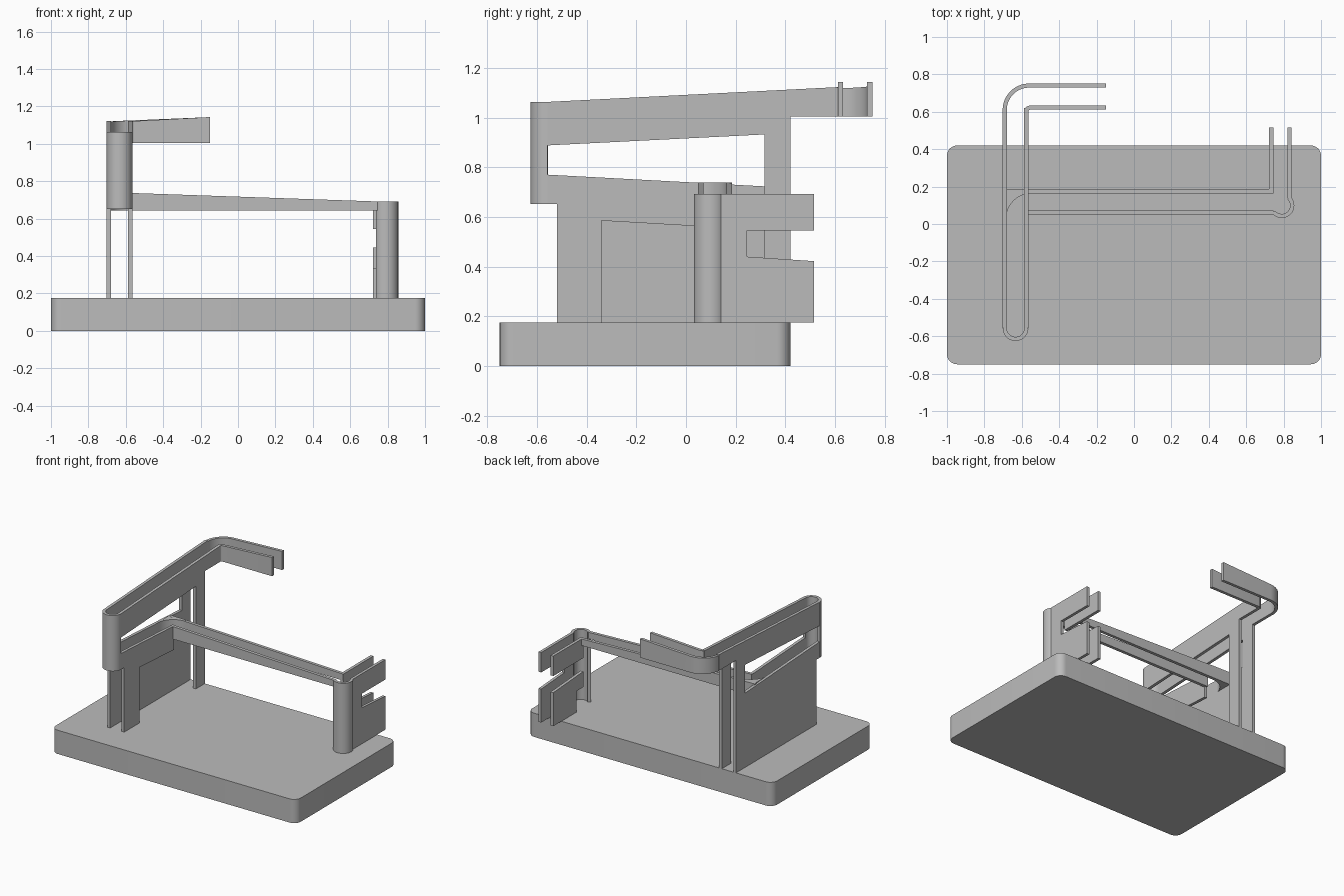
import bpy, bmesh
from math import sin, cos, radians
from mathutils import Vector

cube = bpy.data.objects.get("Cube")
if cube:
    bpy.data.objects.remove(cube, do_unlink=True)

grey = bpy.data.materials.new("plain grey")
grey.use_nodes = True
grey.diffuse_color = (0.5, 0.5, 0.5, 1)
grey.node_tree.nodes["Principled BSDF"].inputs["Base Color"].default_value = (0.5, 0.5, 0.5, 1)


def finish(name, bm):
    bmesh.ops.recalc_face_normals(bm, faces=bm.faces)
    mesh = bpy.data.meshes.new(name)
    bm.to_mesh(mesh)
    bm.free()
    mesh.materials.append(grey)
    obj = bpy.data.objects.new(name, mesh)
    bpy.context.collection.objects.link(obj)
    bpy.ops.object.select_all(action='DESELECT')
    obj.select_set(True)
    bpy.context.view_layer.objects.active = obj
    bpy.ops.object.shade_smooth_by_angle(angle=radians(30))
    return obj


def arc(cx, cy, r, a0, a1, n=12):
    steps = [radians(a0 + (a1 - a0) * i / n) for i in range(n + 1)]
    return [(cx + r * cos(a), cy + r * sin(a)) for a in steps]


def prism(name, outline, axis, lo, hi):
    """Extrude a flat outline along axis x, y or z, from lo to hi."""
    place = {'x': lambda p, d: (d, p[0], p[1]),
             'y': lambda p, d: (p[0], d, p[1]),
             'z': lambda p, d: (p[0], p[1], d)}[axis]
    bm = bmesh.new()
    face = bm.faces.new([bm.verts.new(place(p, lo)) for p in outline])
    new = bmesh.ops.extrude_face_region(bm, geom=[face])["geom"]
    shift = Vector(place((0, 0), hi - lo))
    bmesh.ops.translate(bm, vec=shift, verts=[v for v in new if isinstance(v, bmesh.types.BMVert)])
    return finish(name, bm)


def ribbon(name, path, bottom, top0, top1, thick=0.022):
    """Upright strip along a plan path, with an evenly sloping top edge."""
    pts = [Vector(p) for p in path]
    dist = [0]
    for a, b in zip(pts, pts[1:]):
        dist.append(dist[-1] + (b - a).length)
    bm = bmesh.new()
    rings = []
    for i, p in enumerate(pts):
        before = (p - pts[i - 1]).normalized() if i else (pts[1] - p).normalized()
        after = (pts[i + 1] - p).normalized() if i < len(pts) - 1 else before
        t = (before + after).normalized()
        side = Vector((-t.y, t.x)) * thick / 2 / max(t.dot(before), 0.5)
        top = top0 + (top1 - top0) * dist[i] / dist[-1]
        rings.append([bm.verts.new((q.x, q.y, z)) for q, z in
                      ((p - side, bottom), (p + side, bottom), (p + side, top), (p - side, top))])
    for a, b in zip(rings, rings[1:]):
        for k in range(4):
            bm.faces.new((a[k], a[k - 1], b[k - 1], b[k]))
    bm.faces.new(rings[0])
    bm.faces.new(rings[-1])
    return finish(name, bm)


# Rounded base slab
BASE = 0.175
r = 0.055
slab = (arc(1 - r, 0.42 - r, r, 0, 90, 8) + arc(r - 1, 0.42 - r, r, 90, 180, 8)
        + arc(r - 1, r - 0.75, r, 180, 270, 8) + arc(1 - r, r - 0.75, r, 270, 360, 8))
prism("base", slab, 'z', 0, BASE)

# Tall side walls, with a sloped window between the two track levels
upper = [(0.42, 1.005), (0.62, 1.005), (0.62, 1.123), (-0.557, 1.063),
         (-0.557, 0.888), (0.316, 0.932)]
foot = [(-0.557, 0.652), (-0.52, 0.652), (-0.52, BASE)]
outer_wall = foot + [(0.42, BASE)] + upper + [(0.316, 0.723), (-0.557, 0.77)]
prism("outer_side_wall", outer_wall, 'x', -0.702, -0.68)
inner_upper = [(0.316, BASE), (0.42, BASE)] + upper
prism("inner_upper_wall", inner_upper, 'x', -0.587, -0.565)
inner_lower = foot + [(-0.34, BASE), (-0.34, 0.585), (0.06, 0.562), (0.06, 0.737), (-0.557, 0.77)]
prism("inner_lower_wall", inner_lower, 'x', -0.587, -0.565)

# Rounded front bend joining both levels
ribbon("front_bend", arc(-0.6335, -0.557, 0.0575, 180, 360, 24), 0.652, 1.063, 1.063)

# Upper rails, turning right at the back
ribbon("upper_outer_rail", arc(-0.561, 0.61, 0.13, 180, 90, 16) + [(-0.15, 0.74)],
       1.005, 1.117, 1.143)
ribbon("upper_inner_rail", [(-0.576, 0.60)] + arc(-0.556, 0.602, 0.02, 180, 90, 5) + [(-0.15, 0.622)],
       1.005, 1.12, 1.143)

# Lower rails running across
for name, left, y in (("lower_front_rail", -0.585, 0.048), ("lower_back_rail", -0.69, 0.163)):
    prism(name, [(left, 0.645), (0.745, 0.645), (0.745, 0.692), (-0.56, 0.737), (left, 0.739)],
          'y', y, y + 0.023)
corner = [(-0.685, 0.175), (-0.55, 0.175)] + arc(-0.55, 0.03, 0.133, 90, 180)
prism("lower_corner_fill", corner, 'z', 0.645, 0.738)

# Curved post at the far end of the lower rails
ribbon("curved_post", arc(0.79, 0.099, 0.056, -142, 48, 24), BASE, 0.692, 0.692)

# Pairs of end boards behind the post
low = [(0.515, BASE), (0.515, 0.422), (0.245, 0.44)]
high = [(0.515, 0.545), (0.515, 0.692)]
prism("outer_end_board", [(0.14, BASE)] + low + [(0.245, 0.545)] + high + [(0.14, 0.692)],
      'x', 0.822, 0.843)
prism("inner_end_board_upper", [(0.165, 0.545)] + high + [(0.165, 0.692)], 'x', 0.723, 0.745)
prism("inner_end_board_lower", [(0.245, BASE)] + low + [(0.165, 0.445), (0.165, 0.33), (0.245, 0.33)],
      'x', 0.723, 0.745)
